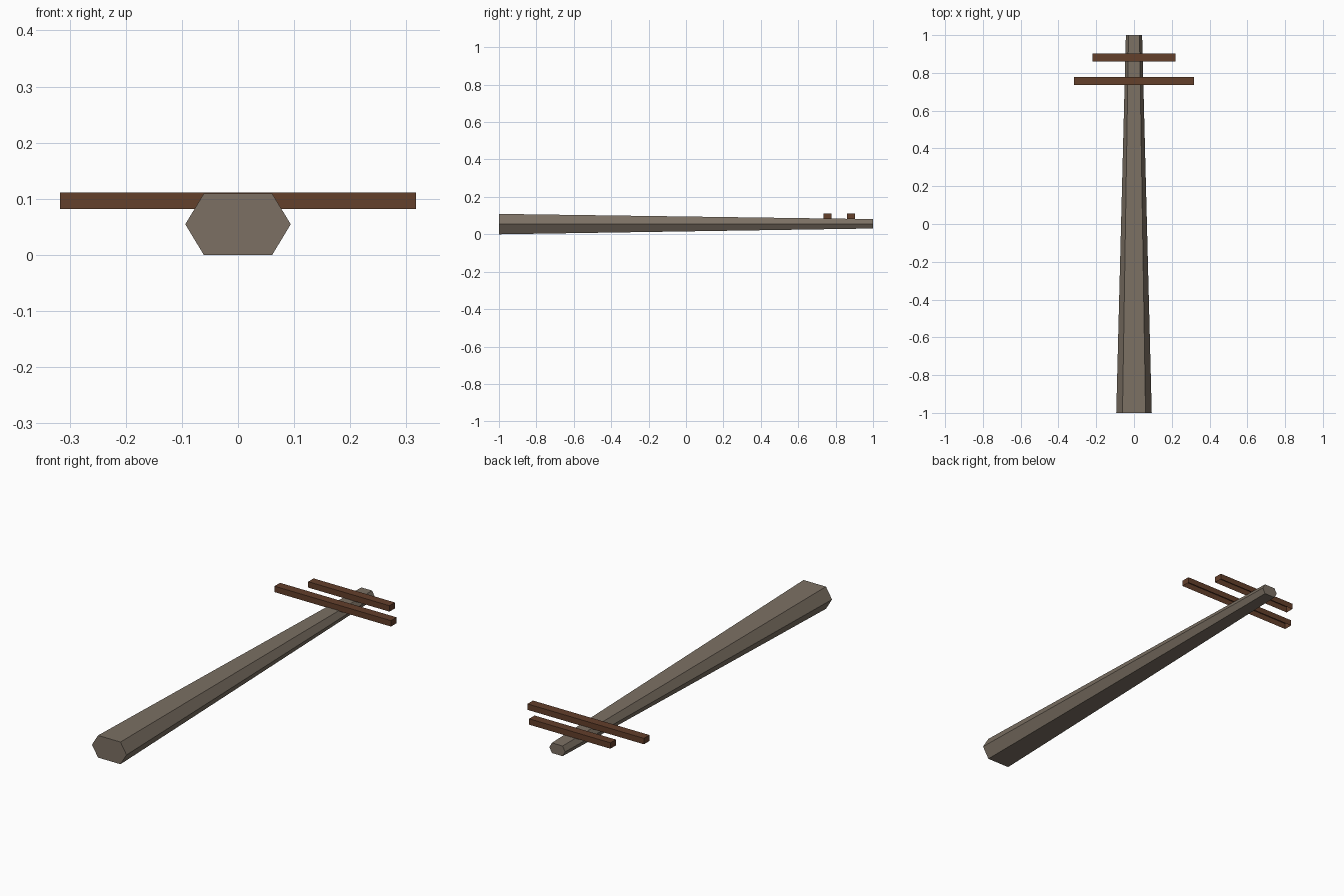
import bpy, bmesh

if "Cube" in bpy.data.objects:
    bpy.data.objects.remove(bpy.data.objects["Cube"])


def material(name, rgb):
    m = bpy.data.materials.new(name)
    m.diffuse_color = (*rgb, 1)
    m.use_nodes = True
    m.node_tree.nodes["Principled BSDF"].inputs["Base Color"].default_value = m.diffuse_color
    return m


def add_object(name, bm, mat):
    bmesh.ops.recalc_face_normals(bm, faces=bm.faces)
    me = bpy.data.meshes.new(name)
    bm.to_mesh(me)
    bm.free()
    me.materials.append(mat)
    ob = bpy.data.objects.new(name, me)
    bpy.context.collection.objects.link(ob)
    return ob


grey_wood = material("weathered grey wood", (0.20, 0.163, 0.126))
brown_wood = material("brown wood", (0.125, 0.05, 0.024))


# Tapered six-sided pole lying along y
def hexagon(bm, y, half_w, half_flat, z0, z1):
    mid = (z0 + z1) / 2
    pts = [(half_w, mid), (half_flat, z1), (-half_flat, z1),
           (-half_w, mid), (-half_flat, z0), (half_flat, z0)]
    return [bm.verts.new((x, y, z)) for x, z in pts]


bm = bmesh.new()
base = hexagon(bm, -1, 0.094, 0.061, 0.0, 0.109)
tip = hexagon(bm, 1, 0.043, 0.029, 0.031, 0.081)
for i in range(6):
    j = (i + 1) % 6
    bm.faces.new((base[i], base[j], tip[j], tip[i]))
bm.faces.new(base)
bm.faces.new(tip)
add_object("pole", bm, grey_wood)


# Crossarms: bars with an open underside
def crossarm(name, half_len, y0, y1, z0, z1):
    bm = bmesh.new()
    bmesh.ops.create_cube(bm, size=1)
    for v in bm.verts:
        v.co = (v.co.x * 2 * half_len,
                y1 if v.co.y > 0 else y0,
                z1 if v.co.z > 0 else z0)
    bmesh.ops.recalc_face_normals(bm, faces=bm.faces)
    under = [f for f in bm.faces if f.normal.z < -0.9]
    bmesh.ops.delete(bm, geom=under, context='FACES_ONLY')
    add_object(name, bm, brown_wood)


crossarm("long_crossarm", 0.317, 0.736, 0.779, 0.082, 0.111)
crossarm("short_crossarm", 0.221, 0.861, 0.903, 0.082, 0.111)
